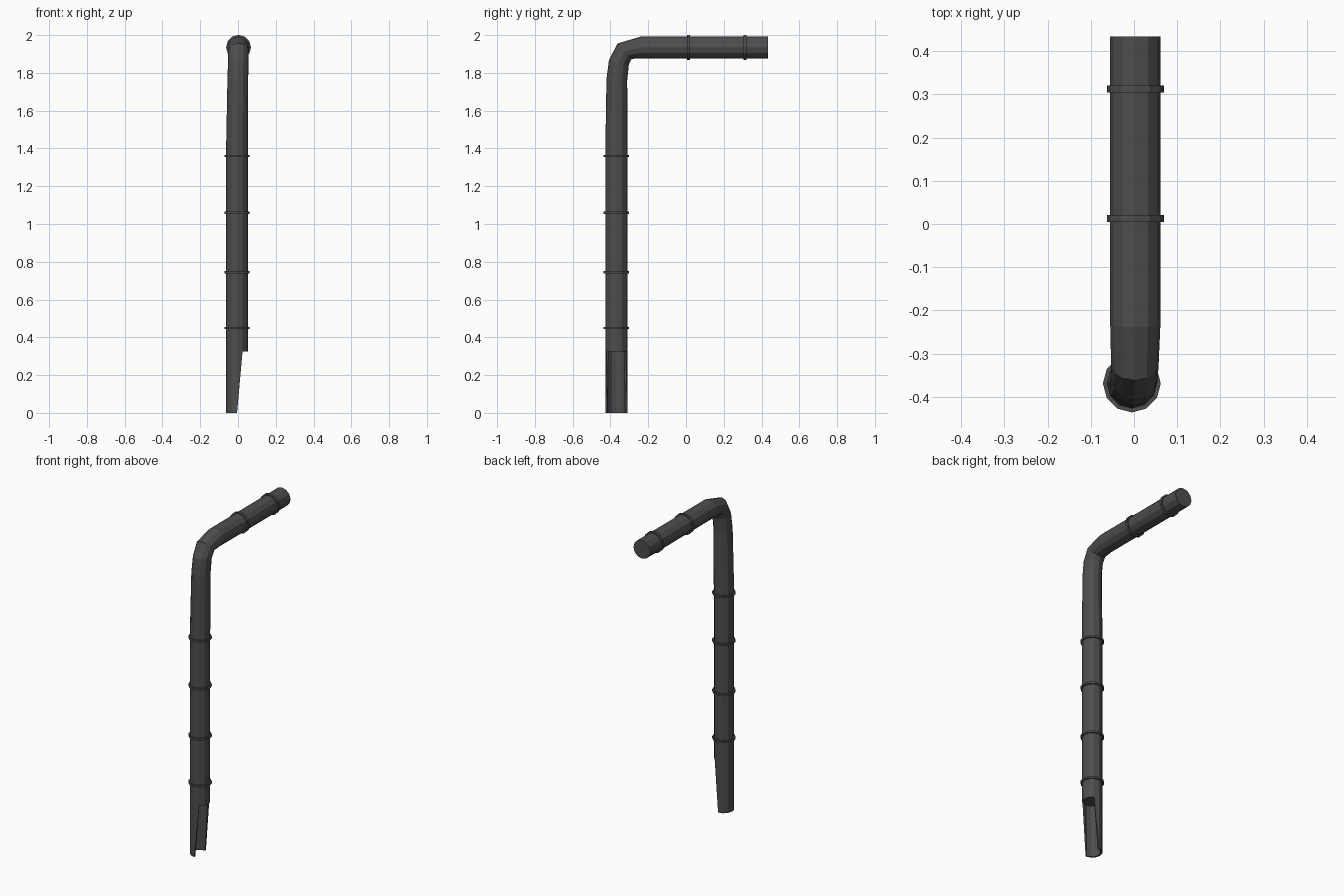
import bpy, bmesh
from math import sin, cos, radians
from mathutils import Vector

cube = bpy.data.objects.get("Cube")
if cube:
    bpy.data.objects.remove(cube, do_unlink=True)

SIDES = 12
POLE = Vector((-0.005, -0.369, 0))     # axis of the upright
BAR = Vector((0.003, 0, 1.935))        # axis of the handle
RADIUS = 0.058

metal = bpy.data.materials.new("dark_grey_metal")
metal.use_nodes = True
colour = (0.075, 0.075, 0.075, 1)
metal.diffuse_color = colour
metal.node_tree.nodes["Principled BSDF"].inputs["Base Color"].default_value = colour


def ring(centre, tilt, radius):
    """Circle of points; tilt 0 faces up, tilt 90 faces the back."""
    t = radians(tilt)
    side, inner = Vector((1, 0, 0)), Vector((0, cos(t), -sin(t)))
    steps = [radians(360 * i / SIDES) for i in range(SIDES)]
    return [centre + radius * (cos(a) * side + sin(a) * inner) for a in steps]


def loft(name, rings):
    """Skin a list of closed loops and cap both ends."""
    bm = bmesh.new()
    loops = [[bm.verts.new(p) for p in r] for r in rings]
    for low, high in zip(loops, loops[1:]):
        for i in range(len(low)):
            j = (i + 1) % len(low)
            bm.faces.new((low[i], low[j], high[j], high[i]))
    bm.faces.new(loops[0][::-1])
    bm.faces.new(loops[-1])
    bmesh.ops.remove_doubles(bm, verts=bm.verts, dist=0.0001)
    bmesh.ops.recalc_face_normals(bm, faces=bm.faces)
    mesh = bpy.data.meshes.new(name)
    bm.to_mesh(mesh)
    bm.free()
    mesh.materials.append(metal)
    obj = bpy.data.objects.new(name, mesh)
    bpy.context.collection.objects.link(obj)
    return obj


def up(z):
    return POLE + Vector((0, 0, z))


def along(y):
    return BAR + Vector((0, y, 0))


# Bent tube: upright, elbow and handle
loft("bent_pipe", [
    ring(up(0.325), 0, RADIUS),
    ring(up(1.4), 0, RADIUS),
    ring(Vector((-0.001, -0.366, 1.765)), 2, 0.055),
    ring(Vector((0.001, -0.355, 1.858)), 12, 0.054),
    ring(Vector((0.002, -0.325, 1.915)), 48, 0.055),
    ring(along(-0.235), 88, RADIUS),
    ring(along(0.434), 90, RADIUS),
])

# Raised collars on the upright and the handle
for n, z in enumerate((0.45, 0.745, 1.06, 1.36)):
    loft(f"upright_collar_{n + 1}", [ring(up(z + d), 0, 0.067) for d in (-0.006, 0.006)])
for n, y in enumerate((0.013, 0.312)):
    loft(f"handle_collar_{n + 1}", [ring(along(y + d), 90, 0.066) for d in (-0.008, 0.008)])


# Scooped tip: a thin open half tube whose edges taper back towards the ground
def scoop(z, opening):
    angles = [radians(min(max(a, opening), 360 - opening)) for a in range(60, 301, 30)]
    arc = [Vector((cos(a), sin(a), 0)) for a in angles]
    return [up(z) + RADIUS * p for p in arc] + [up(z) + 0.048 * p for p in reversed(arc)]


loft("scooped_tip", [scoop(0, 90), scoop(0.325, 60)])
